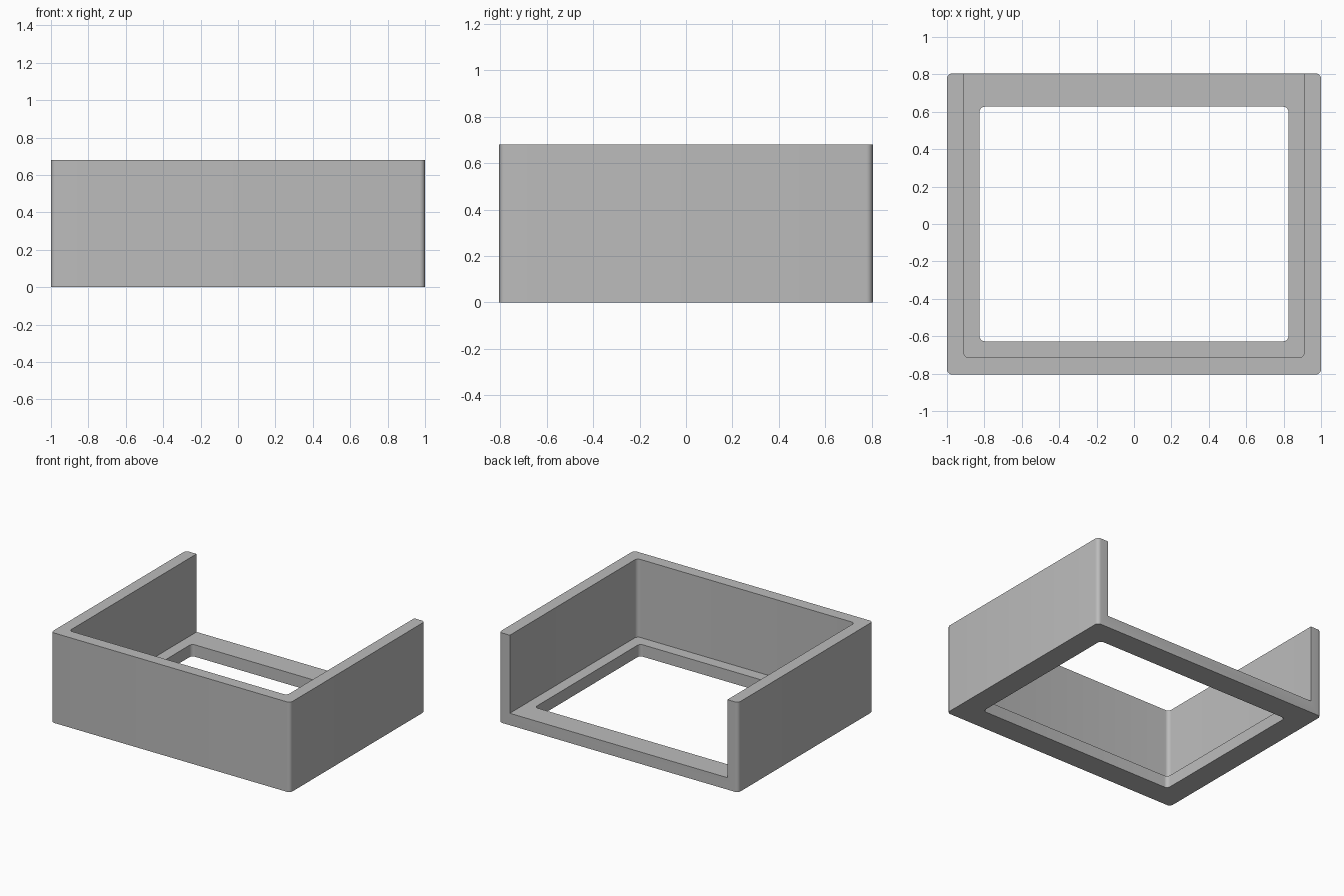
import bpy
import bmesh
from math import radians

if "Cube" in bpy.data.objects:
    bpy.data.objects.remove(bpy.data.objects["Cube"], do_unlink=True)

W, D, H = 1.0, 0.805, 0.68       # half width, half depth, height
WALL, FLOOR, RADIUS = 0.09, 0.09, 0.028

grey = bpy.data.materials.new("light grey")
grey.use_nodes = True
colour = (0.5, 0.5, 0.5, 1)
grey.diffuse_color = colour
grey.node_tree.nodes["Principled BSDF"].inputs["Base Color"].default_value = colour


def rounded_block(name, x, y0, y1, z0, z1):
    """Box from -x to x with its upright edges rounded."""
    bm = bmesh.new()
    bmesh.ops.create_cube(bm, size=1)
    for v in bm.verts:
        v.co.x *= 2 * x
        v.co.y = y1 if v.co.y > 0 else y0
        v.co.z = z1 if v.co.z > 0 else z0
    upright = [e for e in bm.edges
               if abs(e.verts[0].co.z - e.verts[1].co.z) > 0.01]
    bmesh.ops.bevel(bm, geom=upright, offset=RADIUS, segments=6,
                    profile=0.5, affect='EDGES')
    bmesh.ops.recalc_face_normals(bm, faces=bm.faces[:])
    mesh = bpy.data.meshes.new(name)
    bm.to_mesh(mesh)
    bm.free()
    mesh.materials.append(grey)
    obj = bpy.data.objects.new(name, mesh)
    bpy.context.collection.objects.link(obj)
    return obj


# Outer body, cavity open at the top and back, opening through the floor
tray = rounded_block("open_backed_tray", W, -D, D, 0, H)
cutters = [
    rounded_block("cavity_cutter", W - WALL, WALL - D, D + 0.3, FLOOR, H + 0.3),
    rounded_block("floor_opening_cutter", 0.826, -0.627, 0.627, -0.3, FLOOR + 0.2),
]

bpy.ops.object.select_all(action='DESELECT')
tray.select_set(True)
bpy.context.view_layer.objects.active = tray
for cutter in cutters:
    cutter.hide_render = True
    mod = tray.modifiers.new(cutter.name, 'BOOLEAN')
    mod.operation = 'DIFFERENCE'
    mod.solver = 'EXACT'
    mod.object = cutter
    bpy.ops.object.modifier_apply(modifier=mod.name)
    bpy.data.objects.remove(cutter, do_unlink=True)

bpy.ops.object.shade_smooth_by_angle(angle=radians(30))
